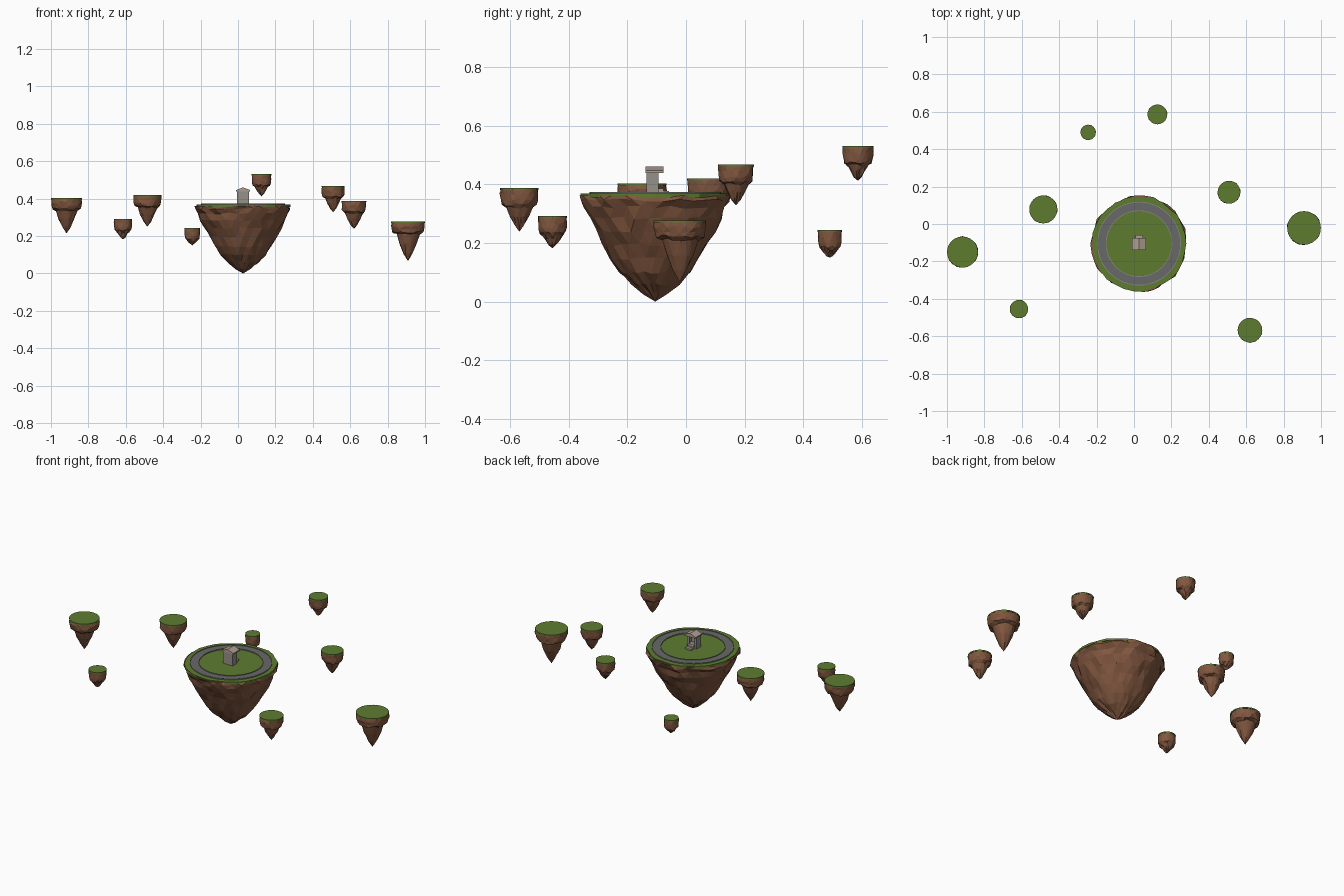
import bpy, bmesh, math, random
from math import sin, cos, pi

if "Cube" in bpy.data.objects:
    bpy.data.objects.remove(bpy.data.objects["Cube"])

def mat(name, r, g, b):
    m = bpy.data.materials.new(name)
    m.diffuse_color = (r, g, b, 1)
    m.use_nodes = True
    m.node_tree.nodes["Principled BSDF"].inputs["Base Color"].default_value = m.diffuse_color
    return m

GRASS = mat("grass", 0.11, 0.20, 0.03)
ROCK = mat("rock", 0.22, 0.095, 0.05)
PATH = mat("path_stone", 0.14, 0.14, 0.14)
CURB = mat("curb_stone", 0.24, 0.24, 0.22)
WALL = mat("wall_stone", 0.30, 0.28, 0.25)
ROOF = mat("roof_stone", 0.42, 0.34, 0.28)

def finish(name, bm, material):
    bmesh.ops.recalc_face_normals(bm, faces=bm.faces)
    me = bpy.data.meshes.new(name)
    bm.to_mesh(me)
    bm.free()
    me.materials.append(material)
    ob = bpy.data.objects.new(name, me)
    bpy.context.collection.objects.link(ob)
    return ob

def rock(name, x, y, profile, n, jitter, seed):
    """Faceted lump: jittered rings of (radius, z), closed by a flat top and a pointed tip."""
    rnd = random.Random(seed)
    bm = bmesh.new()
    rings = []
    for i, (r, z) in enumerate(profile[:-1]):
        ring = []
        for k in range(n):
            a = 2 * pi * (k + 0.5 * (i % 2)) / n
            rr = r * (1 + rnd.uniform(-jitter, jitter * 0.6))
            dz = 0 if i == 0 else rnd.uniform(-1, 1) * jitter * 0.12
            ring.append(bm.verts.new((x + rr * cos(a), y + rr * sin(a), z + dz)))
        rings.append(ring)
    bm.faces.new(rings[0])
    for i, (a, b) in enumerate(zip(rings, rings[1:])):
        for k in range(n):
            j = (k + 1) % n
            if i % 2 == 0:
                tris = (a[k], b[k], a[j]), (a[j], b[k], b[j])
            else:
                tris = (a[k], b[k], b[j]), (a[k], b[j], a[j])
            for t in tris:
                bm.faces.new(t)
    tip = bm.verts.new((x, y, profile[-1][1]))
    for k in range(n):
        bm.faces.new((rings[-1][k], tip, rings[-1][(k + 1) % n]))
    return finish(name, bm, ROCK)

def disc(name, x, y, r, z0, z1, n, material, jitter=0, seed=0):
    rnd = random.Random(seed)
    bm = bmesh.new()
    pts = []
    for k in range(n):
        a = 2 * pi * k / n
        rr = r * (1 + rnd.uniform(-jitter, jitter))
        pts.append((x + rr * cos(a), y + rr * sin(a)))
    lo = [bm.verts.new((*p, z0)) for p in pts]
    hi = [bm.verts.new((*p, z1)) for p in pts]
    bm.faces.new(lo)
    bm.faces.new(hi)
    for k in range(n):
        j = (k + 1) % n
        bm.faces.new((lo[k], lo[j], hi[j], hi[k]))
    return finish(name, bm, material)

def ring(name, x, y, r0, r1, z0, z1, n, material):
    bm = bmesh.new()
    loops = [[bm.verts.new((x + r * cos(2 * pi * k / n), y + r * sin(2 * pi * k / n), z))
              for k in range(n)] for r, z in ((r0, z0), (r1, z0), (r1, z1), (r0, z1))]
    for i in range(4):
        a, b = loops[i], loops[(i + 1) % 4]
        for k in range(n):
            j = (k + 1) % n
            bm.faces.new((a[k], a[j], b[j], b[k]))
    return finish(name, bm, material)

def box(name, x0, x1, y0, y1, z0, z1, material):
    bm = bmesh.new()
    bmesh.ops.create_cube(bm, size=1)
    for v in bm.verts:
        v.co = ((x0 + x1) / 2 + v.co.x * (x1 - x0),
                (y0 + y1) / 2 + v.co.y * (y1 - y0),
                (z0 + z1) / 2 + v.co.z * (z1 - z0))
    return finish(name, bm, material)

# Main island: rock, turf and ring path with curbs
CX, CY = 0.027, -0.105
rock("main_rock", CX, CY,
     [(0.255, 0.362), (0.255, 0.345), (0.241, 0.322), (0.226, 0.285), (0.204, 0.24),
      (0.178, 0.195), (0.153, 0.145), (0.122, 0.10), (0.084, 0.062), (0.042, 0.028), (0, 0)],
     30, 0.045, 4)
disc("main_grass", CX, CY, 0.253, 0.355, 0.368, 30, GRASS, 0.02, 9)
ring("ring_path", CX, CY, 0.178, 0.220, 0.362, 0.371, 48, PATH)
ring("inner_curb", CX, CY, 0.174, 0.178, 0.362, 0.374, 48, CURB)
ring("outer_curb", CX, CY, 0.220, 0.224, 0.362, 0.374, 48, CURB)

# Shrine, open towards the back (+y)
W, Y0, Y1, Z0, Z1 = 0.032, -0.135, -0.094, 0.366, 0.442
box("shrine_floor", CX - W, CX + W, Y0, Y1, Z0, 0.386, WALL)
box("shrine_rear_wall", CX - W, CX + W, Y0, Y0 + 0.008, Z0, Z1, WALL)
for side, s in (("left", -1), ("right", 1)):
    xs = sorted((CX + s * W, CX + s * (W - 0.008)))
    box(side + "_shrine_wall", *xs, Y0, Y1, Z0, Z1, WALL)
    xs = sorted((CX + s * W, CX + s * 0.017))
    box(side + "_door_jamb", *xs, Y1 - 0.008, Y1, Z0, Z1, WALL)
box("door_lintel", CX - W, CX + W, Y1 - 0.008, Y1, 0.430, Z1, WALL)
box("upper_step", CX - 0.020, CX + 0.020, Y1, -0.076, Z0, 0.385, ROOF)
box("lower_step", CX - 0.020, CX + 0.020, -0.076, -0.058, Z0, 0.377, ROOF)

# Gabled roof with its ridge running front to back
bm = bmesh.new()
gable = [(-0.038, 0.438), (0.038, 0.438), (0.038, 0.446), (0, 0.460), (-0.038, 0.446)]
face = bm.faces.new([bm.verts.new((CX + u, -0.138, z)) for u, z in gable])
ext = bmesh.ops.extrude_face_region(bm, geom=[face], use_keep_orig=True)
for v in ext["geom"]:
    if isinstance(v, bmesh.types.BMVert):
        v.co.y = -0.076
finish("shrine_roof", bm, ROOF)

# Small floating islands: x, y, radius, top, bottom
islets = [(-0.917, -0.150, 0.083, 0.403, 0.214), (-0.615, -0.455, 0.049, 0.292, 0.182),
          (-0.485, 0.078, 0.075, 0.419, 0.250), (-0.245, 0.490, 0.041, 0.244, 0.150),
          (0.125, 0.586, 0.053, 0.531, 0.412), (0.508, 0.170, 0.061, 0.468, 0.328),
          (0.909, -0.021, 0.090, 0.277, 0.066), (0.620, -0.568, 0.066, 0.388, 0.238)]
for i, (x, y, r, top, bottom) in enumerate(islets, 1):
    t = top - 0.005
    h = top - 0.062 - bottom
    rock(f"islet_{i}_rock", x, y,
         [(r * 0.99, t), (r, t - 0.018), (r * 0.98, t - 0.037), (r * 0.92, t - 0.052),
          (r * 0.70, t - 0.061), (r * 0.52, bottom + h * 0.62),
          (r * 0.27, bottom + h * 0.28), (0, bottom)], 18, 0.045, 20 + i)
    disc(f"islet_{i}_grass", x, y, r, t - 0.002, top, 24, GRASS)
